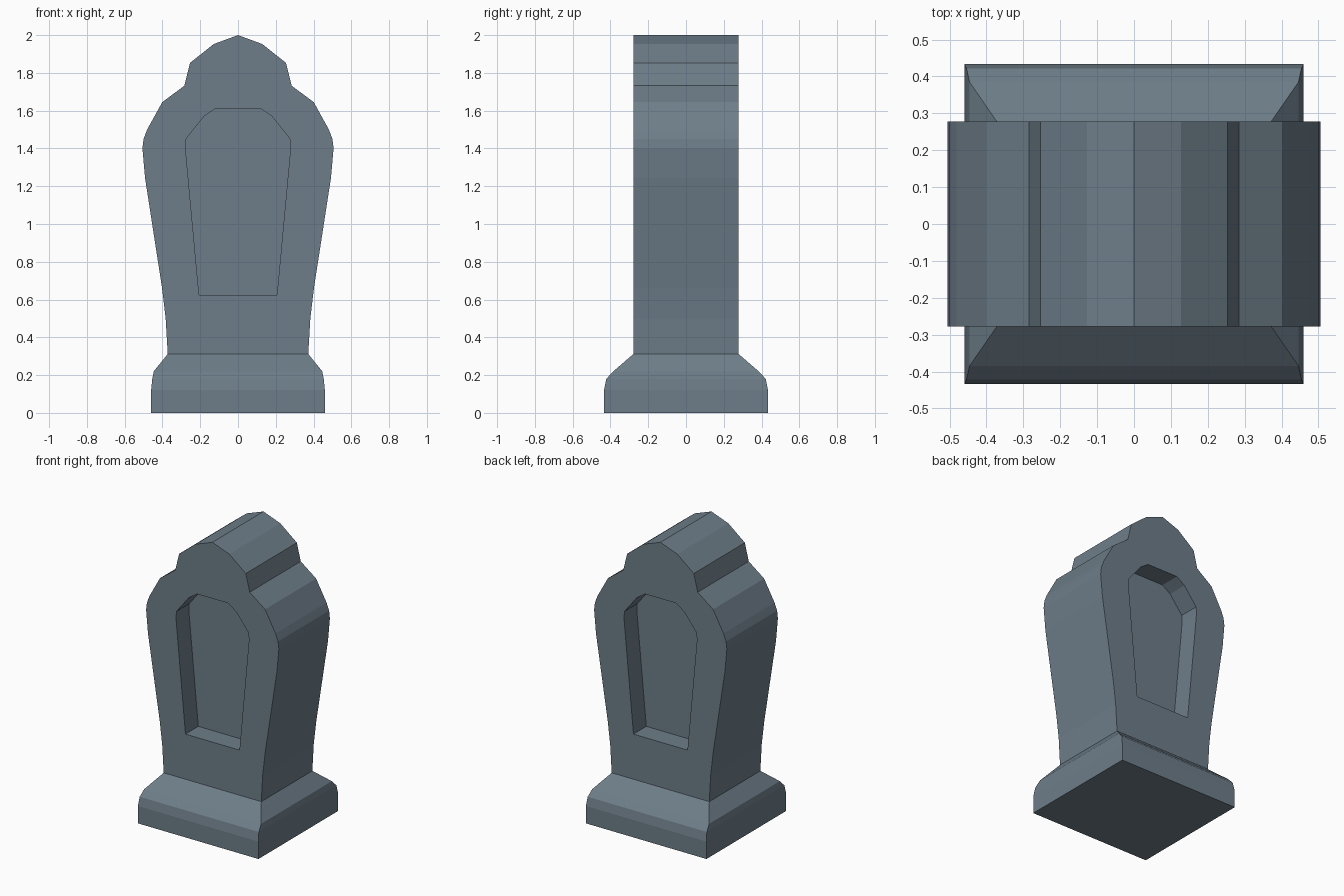
import bpy, bmesh

if "Cube" in bpy.data.objects:
    bpy.data.objects.remove(bpy.data.objects["Cube"])

# Blue-grey slate
slate = bpy.data.materials.new("slate")
slate.diffuse_color = (0.155, 0.207, 0.25, 1)
slate.use_nodes = True
slate.node_tree.nodes["Principled BSDF"].inputs["Base Color"].default_value = slate.diffuse_color


def finish(name, bm):
    bmesh.ops.recalc_face_normals(bm, faces=bm.faces)
    mesh = bpy.data.meshes.new(name)
    bm.to_mesh(mesh)
    bm.free()
    mesh.materials.append(slate)
    obj = bpy.data.objects.new(name, mesh)
    bpy.context.collection.objects.link(obj)
    return obj


def slab(name, half, y0, y1):
    """Mirror a right-hand (x, z) profile and extrude it from y0 to y1."""
    outline = half + [(-x, z) for x, z in reversed(half) if x > 0]
    bm = bmesh.new()
    face = bm.faces.new([bm.verts.new((x, y0, z)) for x, z in outline])
    ext = bmesh.ops.extrude_face_region(bm, geom=[face])
    verts = [v for v in ext["geom"] if isinstance(v, bmesh.types.BMVert)]
    bmesh.ops.translate(bm, verts=verts, vec=(0, y1 - y0, 0))
    return finish(name, bm)


def stacked_block(name, rings):
    """Loft rectangular (half x, half y, z) rings and cap both ends."""
    bm = bmesh.new()
    loops = [[bm.verts.new((sx * x, sy * y, z))
              for sx, sy in ((-1, -1), (1, -1), (1, 1), (-1, 1))]
             for x, y, z in rings]
    for a, b in zip(loops, loops[1:]):
        for i in range(4):
            j = (i + 1) % 4
            bm.faces.new((a[i], a[j], b[j], b[i]))
    bm.faces.new(loops[0][::-1])
    bm.faces.new(loops[-1])
    return finish(name, bm)


# Plinth with a bevelled shoulder
stacked_block("plinth", [(0.46, 0.434, 0), (0.46, 0.434, 0.12),
                         (0.454, 0.422, 0.18), (0.446, 0.385, 0.22),
                         (0.372, 0.278, 0.312)])

# Upright stone, its foot sunk into the plinth
T = 0.278
stone = slab("upright_stone", [
    (0.37, 0.25), (0.372, 0.312), (0.383, 0.50), (0.402, 0.66),
    (0.492, 1.243), (0.506, 1.40), (0.50, 1.45), (0.481, 1.50),
    (0.401, 1.645), (0.284, 1.732), (0.254, 1.853), (0.128, 1.953),
    (0, 2.0)], -T, T)

# Recessed panels on front and back
panel = [(0.206, 0.623), (0.278, 1.40), (0.275, 1.45),
         (0.18, 1.57), (0.117, 1.612)]
DEPTH = 0.14
bpy.context.view_layer.objects.active = stone
for side in (-1, 1):
    cutter = slab("panel_cutter", panel, side * (T - DEPTH), side * (T + 0.1))
    cutter.hide_render = True
    mod = stone.modifiers.new("panel_recess", "BOOLEAN")
    mod.operation = "DIFFERENCE"
    mod.solver = "EXACT"
    mod.object = cutter
    bpy.ops.object.modifier_apply(modifier=mod.name)
    bpy.data.objects.remove(cutter)
